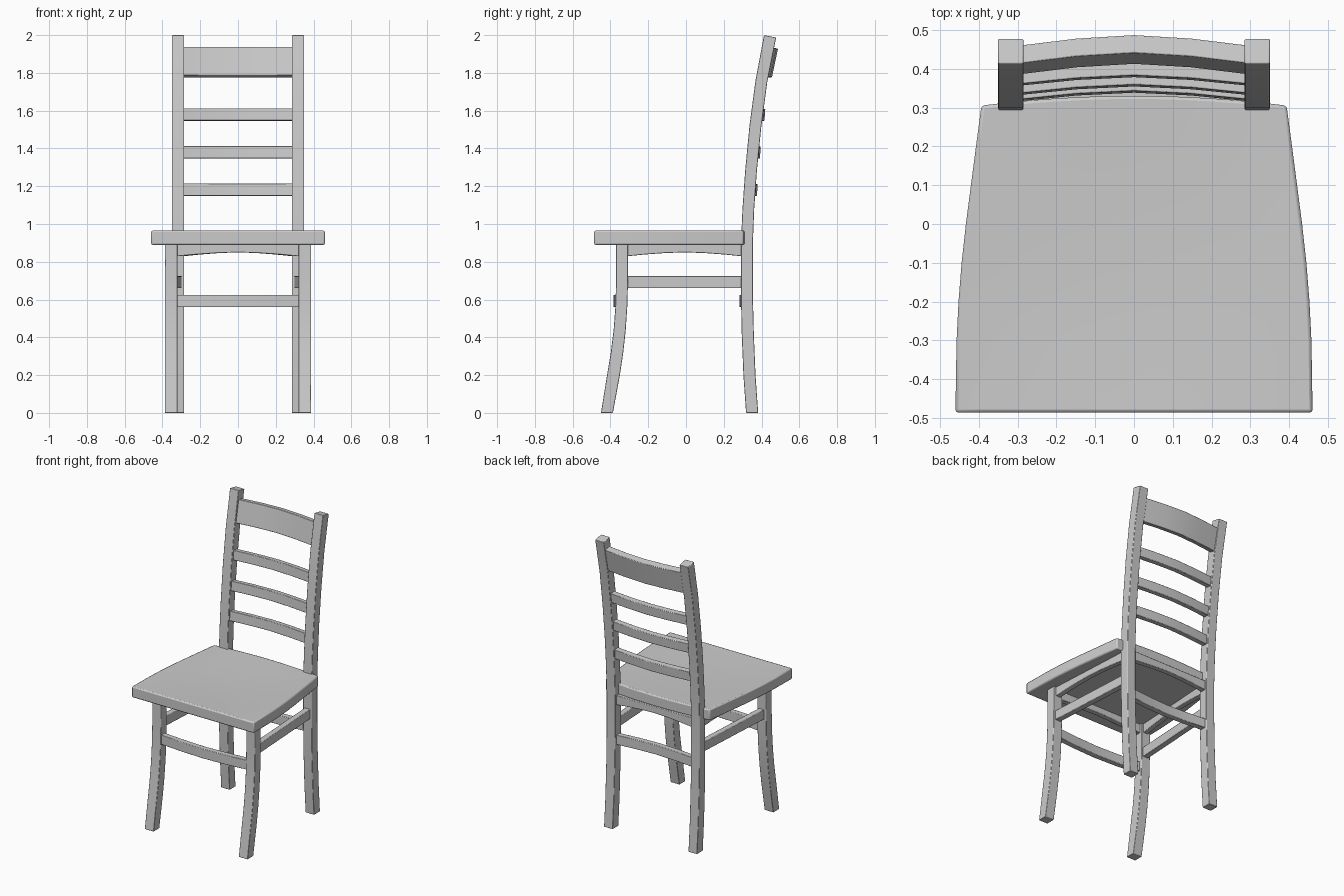
import bpy, bmesh, math

if "Cube" in bpy.data.objects:
    bpy.data.objects.remove(bpy.data.objects["Cube"])


def loft(name, rings, bevel=0.0):
    """Join equal-length rings of points into a capped solid."""
    bm = bmesh.new()
    vs = [[bm.verts.new(p) for p in r] for r in rings]
    n = len(rings[0])
    for a, b in zip(vs, vs[1:]):
        for i in range(n):
            j = (i + 1) % n
            bm.faces.new((a[i], a[j], b[j], b[i]))
    bm.faces.new(vs[0][::-1])
    bm.faces.new(vs[-1])
    bmesh.ops.recalc_face_normals(bm, faces=bm.faces)
    me = bpy.data.meshes.new(name)
    bm.to_mesh(me)
    bm.free()
    ob = bpy.data.objects.new(name, me)
    bpy.context.collection.objects.link(ob)
    bpy.ops.object.select_all(action='DESELECT')
    ob.select_set(True)
    bpy.context.view_layer.objects.active = ob
    bpy.ops.object.shade_smooth_by_angle(angle=math.radians(30))
    if bevel:
        m = ob.modifiers.new("bevel", 'BEVEL')
        m.width, m.segments = bevel, 2
        m.limit_method, m.angle_limit = 'ANGLE', math.radians(50)
    return ob


def cross_bar(name, half, section, bow=0.0, arch=0.0, segs=4):
    """Bar along x; section = (y, z) front-bottom, front-top, back-top, back-bottom."""
    rings = []
    for k in range(segs + 1):
        t = 2 * k / segs - 1
        f = 1 - abs(t) ** 1.6
        rings.append([(t * half, y + bow * f, z + (arch * f if i in (0, 3) else 0))
                      for i, (y, z) in enumerate(section)])
    loft(name, rings, 0.003)


def box_section(y0, y1, z0, z1):
    return [(y0, z0), (y0, z1), (y1, z1), (y1, z0)]


def side_bar(name, s, front, back, thick, z0, z1, arch=0.0, segs=6):
    """Bar from front leg to back leg on side s; front/back = (x, y) centres."""
    rings = []
    for k in range(segs + 1):
        t = k / segs
        x = front[0] + (back[0] - front[0]) * t
        y = front[1] + (back[1] - front[1]) * t
        zb = z0 + arch * (1 - abs(2 * t - 1) ** 1.6)
        a, b = s * (x - thick / 2), s * (x + thick / 2)
        rings.append([(a, y, zb), (a, y, z1), (b, y, z1), (b, y, zb)])
    loft(name, rings, 0.003)


def leg(name, s, x0, x1, profile):
    """profile rows = (y front, z front, y back, z back)."""
    loft(name, [[(s * x0, a, za), (s * x1, a, za), (s * x1, b, zb), (s * x0, b, zb)]
                for a, za, b, zb in profile], 0.003)


# Seat: slightly dished, wider at the front, back edge bowed
outline = [(-0.486, 0.46), (-0.3, 0.457), (-0.2, 0.452), (-0.1, 0.444),
           (0.0, 0.433), (0.1, 0.42), (0.2, 0.407), (0.305, 0.393)]
rings = []
for y, w in outline:
    v = (y + 0.09) / 0.396
    us = [i / 6 - 1 for i in range(13)]
    ys = [y + (0.025 * (1 - u * u) if y > 0.3 else 0) for u in us]
    top = [(u * w, yy, 0.965 - 0.01 * (1 - u * u) * max(0, 1 - v * v)) for u, yy in zip(us, ys)]
    bottom = [(u * w, yy, 0.89) for u, yy in zip(us, ys)]
    rings.append(top + bottom[::-1])
loft("seat", rings, 0.008)

front_profile = [(-0.45, 0, -0.387, 0), (-0.418, 0.2, -0.35, 0.2), (-0.398, 0.32, -0.332, 0.32),
                 (-0.383, 0.44, -0.319, 0.44), (-0.374, 0.56, -0.311, 0.56),
                 (-0.37, 0.7, -0.307, 0.7), (-0.37, 0.9, -0.307, 0.9)]
back_profile = [(0.318, 0, 0.382, 0), (0.304, 0.2, 0.368, 0.2), (0.295, 0.42, 0.359, 0.42),
                (0.291, 0.62, 0.354, 0.62), (0.291, 0.9, 0.354, 0.9), (0.299, 1.08, 0.361, 1.08),
                (0.313, 1.28, 0.375, 1.28), (0.336, 1.52, 0.398, 1.51),
                (0.368, 1.76, 0.430, 1.75), (0.413, 2.0, 0.477, 1.987)]

# Legs, side stretchers and side aprons on both sides
for s, side in ((-1, "left"), (1, "right")):
    leg("front_leg_" + side, s, 0.32, 0.387, front_profile)
    leg("back_post_" + side, s, 0.285, 0.35, back_profile)
    side_bar("side_stretcher_" + side, s, (0.353, -0.325), (0.317, 0.31), 0.04, 0.66, 0.725)
    side_bar("side_apron_" + side, s, (0.353, -0.325), (0.317, 0.31), 0.035, 0.828, 0.895, 0.022)

# Front and back stretchers and aprons
cross_bar("front_stretcher", 0.335, box_section(-0.363, -0.325, 0.56, 0.625), bow=-0.022)
cross_bar("back_stretcher", 0.3, box_section(0.304, 0.342, 0.56, 0.625), bow=-0.022)
cross_bar("front_apron", 0.335, box_section(-0.36, -0.325, 0.828, 0.895), arch=0.022, segs=6)
cross_bar("back_apron", 0.3, box_section(0.305, 0.34, 0.828, 0.895), arch=0.022, segs=6)

# Back slats, bowed backwards
for i, (z, y) in enumerate(((1.15, 0.316), (1.348, 0.332), (1.548, 0.356))):
    cross_bar(f"back_slat_{i + 1}", 0.295,
              [(y, z), (y + 0.005, z + 0.065), (y + 0.042, z + 0.061), (y + 0.037, z - 0.002)], bow=0.022)

# Top rail, leaning with the posts
cross_bar("top_rail", 0.295, [(0.385, 1.788), (0.414, 1.938), (0.460, 1.928), (0.428, 1.776)], bow=0.027)
